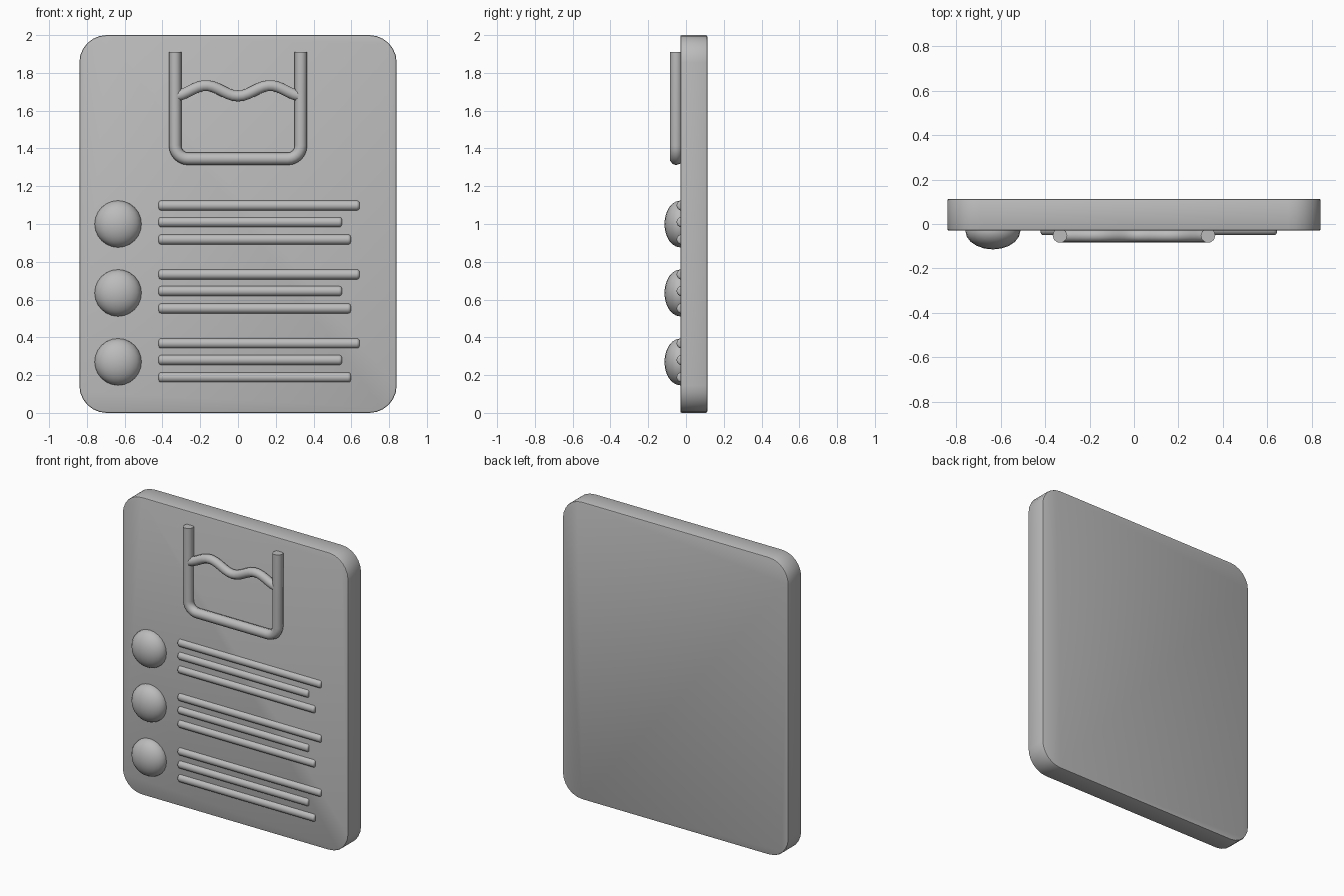
import bpy, bmesh, math
from mathutils import Vector

cube = bpy.data.objects.get("Cube")
if cube:
    bpy.data.objects.remove(cube, do_unlink=True)

grey = bpy.data.materials.new("plain grey")
grey.use_nodes = True
colour = (0.5, 0.5, 0.5, 1)
grey.diffuse_color = colour
grey.node_tree.nodes["Principled BSDF"].inputs["Base Color"].default_value = colour


def finish(obj, name, angle=40):
    obj.name = name
    obj.data.materials.append(grey)
    bpy.ops.object.select_all(action='DESELECT')
    obj.select_set(True)
    bpy.context.view_layer.objects.active = obj
    bpy.ops.object.shade_smooth_by_angle(angle=math.radians(angle))
    return obj


def tube(name, points, radius):
    """Round rod swept along a list of (x, z) points at the clip's depth."""
    curve = bpy.data.curves.new(name, 'CURVE')
    curve.dimensions = '3D'
    curve.bevel_depth = radius
    curve.bevel_resolution = 3
    curve.use_fill_caps = True
    spline = curve.splines.new('POLY')
    spline.points.add(len(points) - 1)
    for p, (x, z) in zip(spline.points, points):
        p.co = (x, -0.052, z, 1)
    obj = bpy.data.objects.new(name, curve)
    bpy.context.collection.objects.link(obj)
    bpy.ops.object.select_all(action='DESELECT')
    obj.select_set(True)
    bpy.context.view_layer.objects.active = obj
    bpy.ops.object.convert(target='MESH')
    return finish(bpy.context.object, name, 50)


# Board: rounded rectangle, extruded, with a fine edge bevel
W, R, FRONT, BACK = 0.84, 0.145, -0.03, 0.113
bm = bmesh.new()
outline = []
for i, (sx, sz) in enumerate([(1, 1), (-1, 1), (-1, -1), (1, -1)]):
    for k in range(7):
        a = math.pi / 2 * (i + k / 6)
        outline.append(bm.verts.new((sx * (W - R) + R * math.cos(a), FRONT,
                                     1 + sz * (1 - R) + R * math.sin(a))))
face = bm.faces.new(outline)
new = bmesh.ops.extrude_face_region(bm, geom=[face])["geom"]
bmesh.ops.translate(bm, vec=Vector((0, BACK - FRONT, 0)),
                    verts=[v for v in new if isinstance(v, bmesh.types.BMVert)])
bmesh.ops.recalc_face_normals(bm, faces=bm.faces)
rims = [e for e in bm.edges if abs(e.verts[0].co.y - e.verts[1].co.y) < 1e-5]
bmesh.ops.bevel(bm, geom=rims, offset=0.008, segments=2, profile=0.5, affect='EDGES')
mesh = bpy.data.meshes.new("board")
bm.to_mesh(mesh)
bm.free()
board = bpy.data.objects.new("board", mesh)
bpy.context.collection.objects.link(board)
finish(board, "board")

# Clip frame: U-shaped rod with rounded lower corners
half, low, bend = 0.333, 1.345, 0.07
right = [(half, 1.91)]
for k in range(7):
    a = math.pi / 2 * k / 6
    right.append((half - bend + bend * math.cos(a), low + bend - bend * math.sin(a)))
tube("clip_frame", right + [(-x, z) for x, z in reversed(right)], 0.033)

# Clip wave: double-humped rod across the frame
wave = []
for k in range(25):
    x = -0.32 + 0.64 * k / 24
    wave.append((x, 1.705 - 0.028 * math.cos(2 * math.pi * x / 0.34)))
tube("clip_wave", wave, 0.03)

# Three list entries: a flattened round bullet and three text bars each
for row, z in enumerate((1.0, 0.635, 0.27), 1):
    bpy.ops.mesh.primitive_uv_sphere_add(segments=20, ring_count=12, radius=0.124,
                                         location=(-0.635, -0.03, z))
    bullet = bpy.context.object
    bullet.scale.y = 0.68
    finish(bullet, f"bullet_{row}", 60)
    for n, (end, dz) in enumerate(((0.643, 0.098), (0.55, 0.01), (0.597, -0.082)), 1):
        start = -0.42
        bpy.ops.mesh.primitive_cylinder_add(vertices=16, radius=0.027, depth=end - start,
                                            location=((start + end) / 2, -0.023, z + dz),
                                            rotation=(0, math.pi / 2, 0))
        bar = bpy.context.object
        bevel = bar.modifiers.new("round ends", 'BEVEL')
        bevel.width = 0.012
        bevel.segments = 3
        bevel.limit_method = 'ANGLE'
        bevel.angle_limit = math.radians(60)
        finish(bar, f"line_{row}_{n}", 50)
